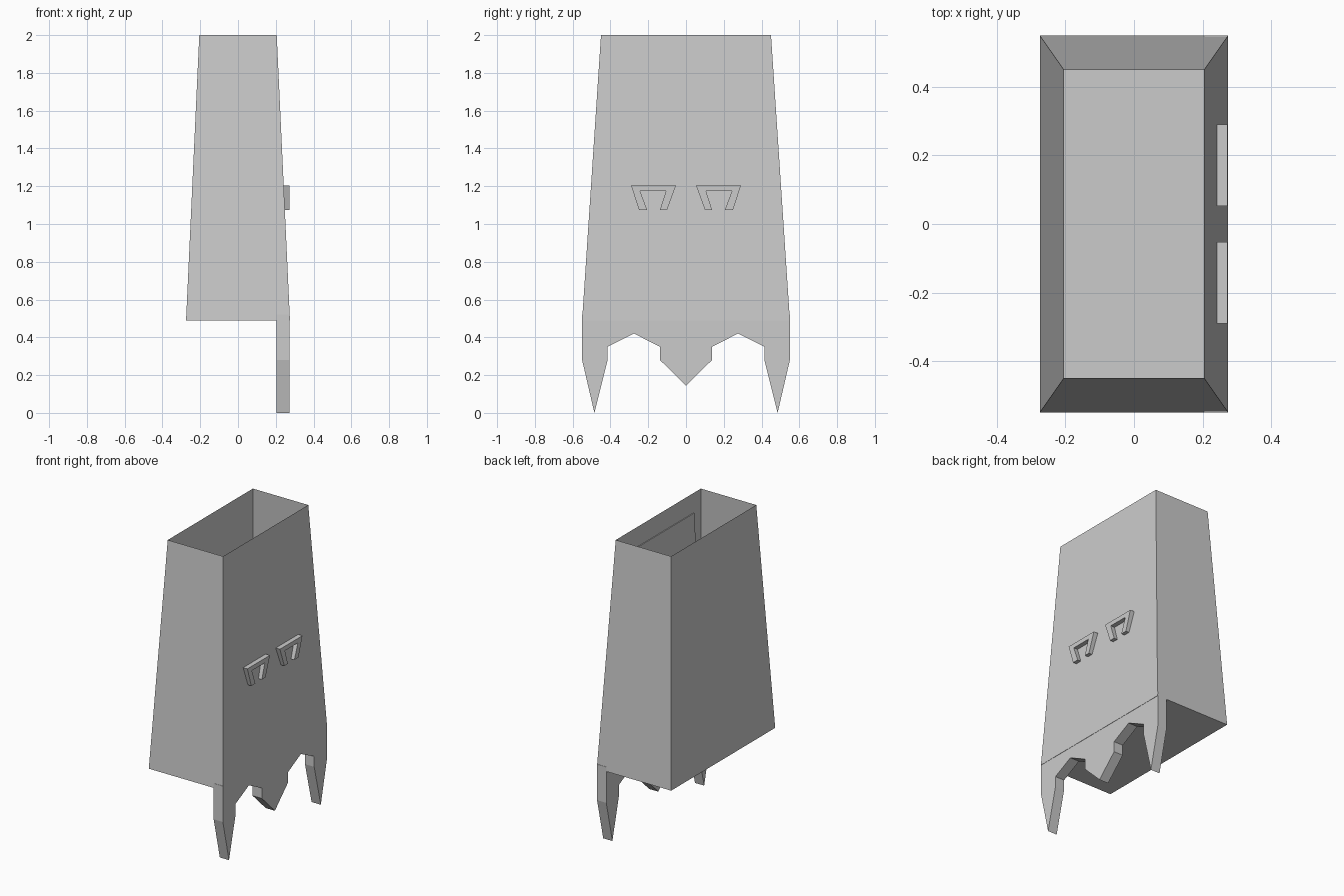
import bpy

if "Cube" in bpy.data.objects:
    bpy.data.objects.remove(bpy.data.objects["Cube"])


def loft(name, ring_a, ring_b, cap_a=True, cap_b=True):
    """Join two matching outlines with side faces and optional caps."""
    n = len(ring_a)
    faces = [(i, (i + 1) % n, n + (i + 1) % n, n + i) for i in range(n)]
    if cap_a:
        faces.append(tuple(range(n))[::-1])
    if cap_b:
        faces.append(tuple(range(n, 2 * n)))
    mesh = bpy.data.meshes.new(name)
    mesh.from_pydata(list(ring_a) + list(ring_b), [], faces)
    obj = bpy.data.objects.new(name, mesh)
    bpy.context.collection.objects.link(obj)
    return obj


def rect(hx, hy, z):
    return [(-hx, -hy, z), (hx, -hy, z), (hx, hy, z), (-hx, hy, z)]


def wall_x(z):
    return 0.205 + 0.07 * (2 - z) / 1.51


def slab(name, outline, back, front):
    """Extrude a (y, z) outline along x; front gives x for each height."""
    return loft(name, [(back, y, z) for y, z in outline],
                [(front(z), y, z) for y, z in outline])


# Tapered body, open at the top
loft("body_shell", rect(0.275, 0.55, 0.49), rect(0.205, 0.45, 2.0), cap_b=False)

# Toothed fringe below the front wall (outline counter-clockwise seen from +x)
half = [(0.138, 0.28), (0.138, 0.35), (0.275, 0.42), (0.415, 0.35),
        (0.415, 0.28), (0.485, 0.0), (0.55, 0.28), (0.55, 0.52)]
fringe = [(0, 0.145)] + half + [(-y, z) for y, z in reversed(half)]
slab("fringe", fringe, 0.205, lambda z: 0.273)

# Thin wedge panel behind the front wall
panel = [(-0.485, 0.52), (0.485, 0.52), (0.38, 1.863), (-0.38, 1.863)]
slab("inner_panel", panel, 0.205, lambda z: wall_x(z) - 0.001)

# Raised angular eye frames
eye = [(0.053, 1.205), (0.10, 1.075), (0.138, 1.075), (0.106, 1.175),
       (0.243, 1.175), (0.206, 1.075), (0.249, 1.075), (0.291, 1.205)]
slab("eye_right", eye, 0.235, lambda z: 0.273)
slab("eye_left", [(-y, z) for y, z in reversed(eye)], 0.235, lambda z: 0.273)
